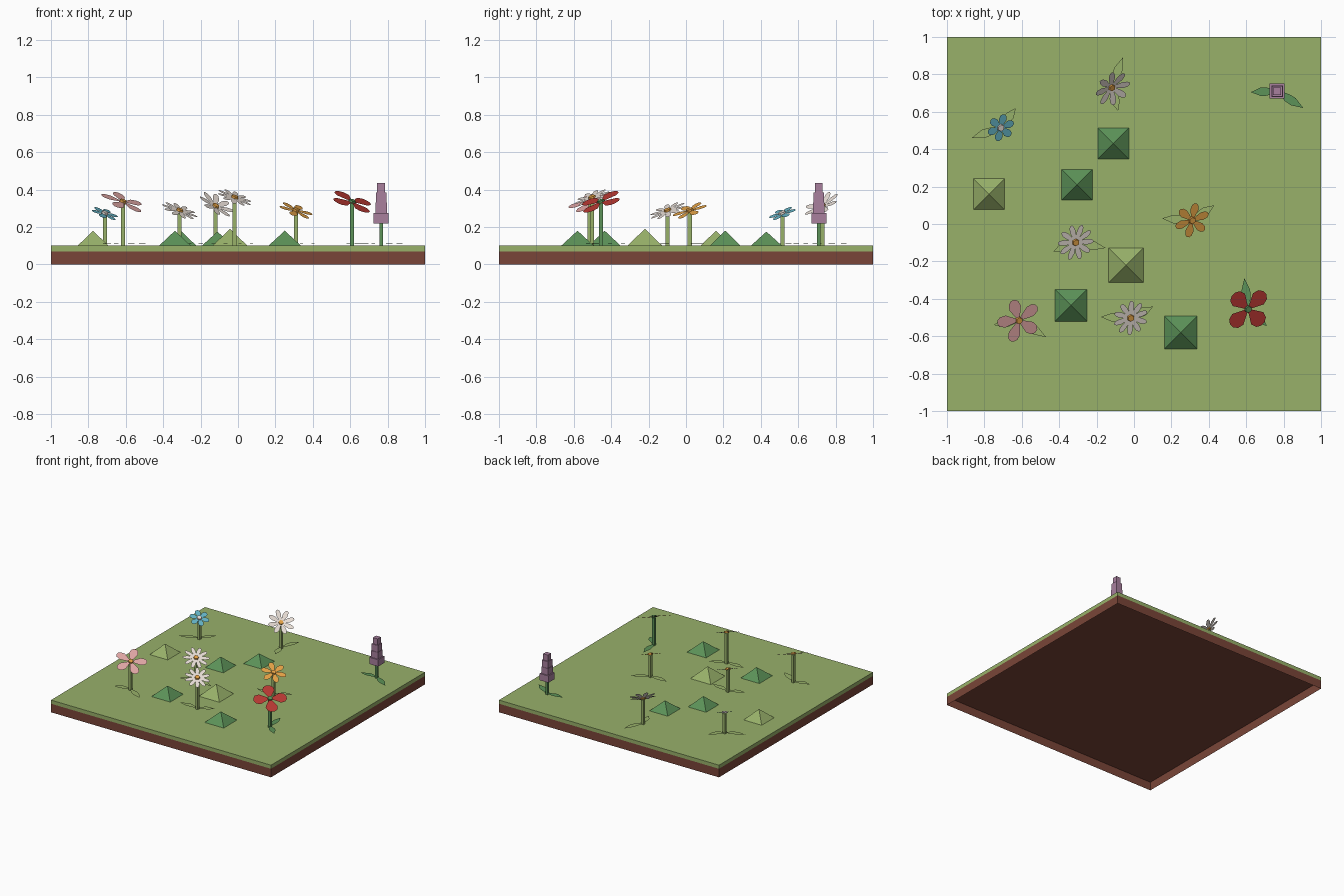
import bpy, bmesh
from math import sin, cos, radians, atan2, hypot, pi
from mathutils import Matrix, Vector

cube = bpy.data.objects.get("Cube")
if cube:
    bpy.data.objects.remove(cube, do_unlink=True)


def material(name, r, g, b):
    lin = [((c / 255 + 0.055) / 1.055) ** 2.4 for c in (r, g, b)] + [1]
    m = bpy.data.materials.new(name)
    m.use_nodes = True
    m.diffuse_color = lin
    m.node_tree.nodes["Principled BSDF"].inputs["Base Color"].default_value = lin
    return m


GRASS = material("grass_green", 152, 177, 106)
DARK = material("dark_green", 92, 146, 88)
SOIL = material("soil_brown", 122, 69, 56)
WHITE = material("petal_white", 232, 222, 214)
PINK = material("petal_pink", 226, 168, 166)
BLUE = material("petal_blue", 100, 178, 196)
ORANGE = material("petal_orange", 228, 162, 70)
RED = material("petal_red", 184, 56, 50)
PURPLE = material("blossom_purple", 168, 128, 158)

TOP = 0.1  # height of the lawn


def finish(name, bm, mat):
    mesh = bpy.data.meshes.new(name)
    bm.to_mesh(mesh)
    bm.free()
    mesh.materials.append(mat)
    obj = bpy.data.objects.new(name, mesh)
    bpy.context.collection.objects.link(obj)
    return obj


def add_box(bm, x, y, z0, z1, w, bottom=True):
    mat = Matrix.Translation((x, y, (z0 + z1) / 2)) @ Matrix.Diagonal((w, w, z1 - z0, 1))
    verts = bmesh.ops.create_cube(bm, size=1, matrix=mat)["verts"]
    if not bottom:
        low = [f for f in {f for v in verts for f in v.link_faces} if f.normal.z < -0.5
               or all(v.co.z < z0 + 1e-4 for v in f.verts)]
        bmesh.ops.delete(bm, geom=low, context="FACES_ONLY")


def box(name, mat, *args, **kw):
    bm = bmesh.new()
    add_box(bm, *args, **kw)
    return finish(name, bm, mat)


def add_blade(bm, outline, matrix):
    """Flat symmetric blade along +x from (distance, half width, lift) points."""
    left = [Vector((d, w, h)) for d, w, h in outline]
    right = [Vector((d, -w, h)) for d, w, h in reversed(outline) if w > 0]
    bm.faces.new([bm.verts.new(matrix @ p) for p in right + left])


# Ground: open-bottomed soil tray with a lawn on top
box("soil", SOIL, 0, 0, 0, 0.07, 2, bottom=False)
box("lawn", GRASS, 0, 0, 0.07, TOP, 2, bottom=False)


# Pyramid bushes
def bush(x, y, half, height, mat):
    bm = bmesh.new()
    bmesh.ops.create_cone(
        bm, cap_ends=False, segments=4, radius1=half * 2 ** 0.5, radius2=0, depth=height,
        matrix=Matrix.Translation((x, y, TOP + height / 2)) @ Matrix.Rotation(pi / 4, 4, "Z"))
    finish("bush", bm, mat)


for spot in [(-.11, .43, .083, .075, DARK), (-.305, .21, .082, .08, DARK),
             (-.775, .16, .082, .08, GRASS), (-.043, -.22, .093, .09, GRASS),
             (-.337, -.435, .085, .08, DARK), (.25, -.58, .087, .08, DARK)]:
    bush(*spot)


# Stem and the pair of ground leaves
def stalk(name, x, y, z, mat, tips, width=0.022):
    box(name + "_stem", mat, x, y, TOP, z, width)
    bm = bmesh.new()
    for dx, dy in tips:
        size = hypot(dx, dy)
        turn = Matrix.Translation((x, y, TOP + 0.008)) @ Matrix.Rotation(atan2(dy, dx), 4, "Z")
        add_blade(bm, [(0, .006, 0), (size * .4, .022, .004), (size * .62, .023, .004),
                       (size, 0, 0)], turn)
    finish(name + "_leaves", bm, mat)


# Flower head tilted towards the front and +x
def flower(name, x, y, z, petals, radius, half, start, petal_mat, centre_mat, leaf_mat,
           tips, tilt=27, cup=0.0):
    stalk(name, x, y, z - 0.008, leaf_mat, tips)
    lean = Matrix.Rotation(radians(tilt), 4, Vector((1, 1, 0)))
    head = Matrix.Translation((x, y, z)) @ lean
    bm = bmesh.new()
    for i in range(petals):
        turn = head @ Matrix.Rotation(radians(start) + i * 2 * pi / petals, 4, "Z")
        add_blade(bm, [(.008, .007, 0), (radius * .62, half, radius * cup * .62),
                       (radius * .88, half * .8, radius * cup * .88),
                       (radius, half * .3, radius * cup)], turn)
    finish(name + "_petals", bm, petal_mat)
    bm = bmesh.new()
    bmesh.ops.create_cone(bm, cap_ends=True, segments=6, radius1=0.022, radius2=0.018,
                          depth=0.016, matrix=head @ Matrix.Translation((0, 0, .002)))
    finish(name + "_centre", bm, centre_mat)


flower("pink_flower", -.615, -.515, .335, 5, .122, .034, 110, PINK, ORANGE, GRASS,
       [(-.135, -.025), (.145, -.09)])
flower("blue_flower", -.712, .515, .272, 6, .075, .022, 20, BLUE, WHITE, GRASS,
       [(-.155, -.055), (.08, .105)])
flower("back_daisy", -.12, .73, .31, 8, .102, .019, 10, WHITE, ORANGE, GRASS,
       [(.06, .16), (.035, -.125)], tilt=40, cup=.15)
flower("middle_daisy", -.312, -.098, .287, 10, .1, .016, 0, WHITE, ORANGE, GRASS,
       [(-.12, -.05), (.16, -.03)])
flower("front_daisy", -.018, -.502, .357, 10, .096, .016, 18, WHITE, ORANGE, GRASS,
       [(-.16, .005), (.12, .06)])
flower("orange_flower", .31, .02, .288, 6, .096, .023, 20, ORANGE, ORANGE, GRASS,
       [(-.16, .01), (.12, .08)])
flower("red_flower", .61, -.455, .335, 4, .125, .046, 45, RED, DARK, DARK,
       [(-.02, .165), (.1, -.09)])

# Purple spike flower of stacked blocks
stalk("spike_flower", .765, .71, .22, DARK, [(-.14, -.005), (.14, -.09)], width=.018)
bm = bmesh.new()
for z0, z1, w in [(.22, .275, .08), (.275, .33, .062), (.33, .385, .056), (.385, .435, .042)]:
    add_box(bm, .765, .71, z0, z1, w)
finish("spike_blossom", bm, PURPLE)
